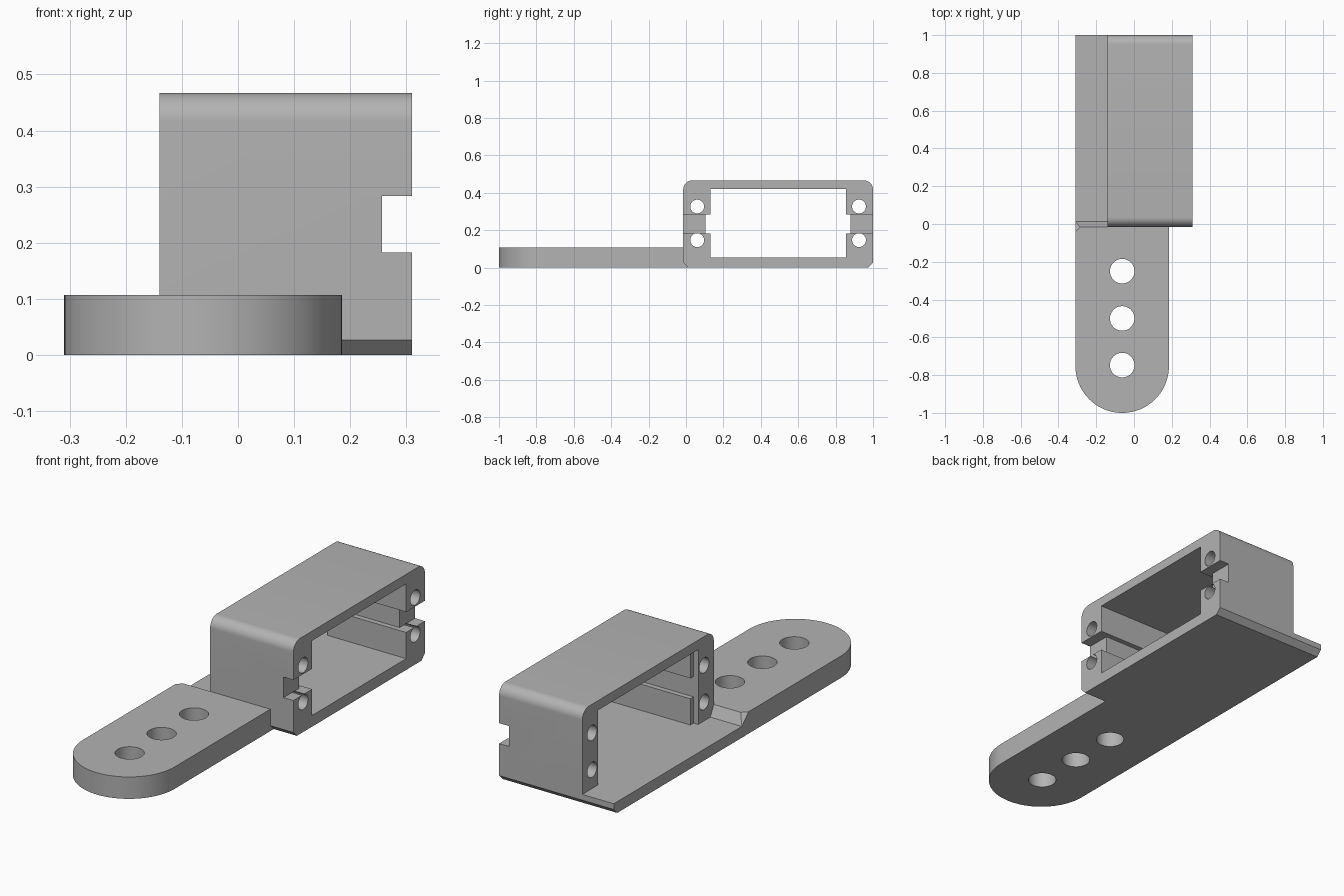
import bpy, bmesh
from math import cos, sin, pi, radians
from mathutils import Vector

cube = bpy.data.objects.get("Cube")
if cube:
    bpy.data.objects.remove(cube, do_unlink=True)

grey = bpy.data.materials.new("plain_grey")
grey.use_nodes = True
colour = (0.45, 0.45, 0.45, 1)
grey.diffuse_color = colour
grey.node_tree.nodes["Principled BSDF"].inputs["Base Color"].default_value = colour


def arc(cx, cy, r, start, end, steps):
    """Points along a circular arc, angles in degrees."""
    angles = [radians(start + (end - start) * i / steps) for i in range(steps + 1)]
    return [(cx + r * cos(a), cy + r * sin(a)) for a in angles]


def prism(name, profile, axis, low, high):
    """Extrude a (y, z) profile along x, or an (x, y) profile along z."""
    place = (lambda p, d: (d, *p)) if axis == "x" else (lambda p, d: (*p, d))
    bm = bmesh.new()
    face = bm.faces.new([bm.verts.new(place(p, low)) for p in profile])
    new = bmesh.ops.extrude_face_region(bm, geom=[face])["geom"]
    shift = Vector(place((0, 0), high - low))
    bmesh.ops.translate(bm, vec=shift, verts=[v for v in new if isinstance(v, bmesh.types.BMVert)])
    bmesh.ops.recalc_face_normals(bm, faces=bm.faces)
    mesh = bpy.data.meshes.new(name)
    bm.to_mesh(mesh)
    bm.free()
    mesh.materials.append(grey)
    obj = bpy.data.objects.new(name, mesh)
    bpy.context.collection.objects.link(obj)
    return obj


def rect(a0, b0, a1, b1):
    return [(a0, b0), (a1, b0), (a1, b1), (a0, b1)]


def combine(target, tool, operation):
    """Apply a boolean and remove the tool object."""
    tool.hide_render = True
    mod = target.modifiers.new(operation, "BOOLEAN")
    mod.operation, mod.object, mod.solver = operation, tool, "EXACT"
    bpy.context.view_layer.objects.active = target
    bpy.ops.object.modifier_apply(modifier=mod.name)
    bpy.data.objects.remove(tool, do_unlink=True)


def slice_off(obj, a, b, c):
    """Cut away the side of plane abc that faces +y."""
    a, b, c = Vector(a), Vector(b), Vector(c)
    normal = (b - a).cross(c - a).normalized()
    if normal.y < 0:
        normal.negate()
    bm = bmesh.new()
    bm.from_mesh(obj.data)
    cut = bmesh.ops.bisect_plane(bm, geom=bm.verts[:] + bm.edges[:] + bm.faces[:],
                                 plane_co=a, plane_no=normal, clear_outer=True)
    edges = [e for e in cut["geom_cut"] if isinstance(e, bmesh.types.BMEdge)]
    bmesh.ops.contextual_create(bm, geom=edges)
    bmesh.ops.recalc_face_normals(bm, faces=bm.faces)
    bm.to_mesh(obj.data)
    bm.free()


FRONT, BACK, TOP, FLOOR = -0.015, 1.0, 0.467, 0.055
LEFT, RIGHT, OPEN = 0.31, -0.31, -0.14
MID = (FRONT + BACK) / 2
CHAMFER, ROUND = 0.027, 0.05

# Housing: rounded top corners, chamfered bottom corners
base = [(FRONT, CHAMFER), (FRONT + CHAMFER, 0), (BACK - CHAMFER, 0), (BACK, CHAMFER)]
top = (arc(BACK - ROUND, TOP - ROUND, ROUND, 0, 90, 12)
       + arc(FRONT + ROUND, TOP - ROUND, ROUND, 90, 180, 12))
bracket = prism("motor_bracket", base + top, "x", OPEN, LEFT)

# Window with thick end walls, wider by the lip depth at the open edge
combine(bracket, prism("window", rect(0.13, FLOOR, 2 * MID - 0.13, 0.42), "x", -0.5, 0.5), "DIFFERENCE")
combine(bracket, prism("lip_step", rect(0.105, FLOOR, 2 * MID - 0.105, 0.42), "x", -0.5, OPEN + 0.025), "DIFFERENCE")

# Groove along both end walls, and the notch through their left edge
combine(bracket, prism("groove", rect(0.105, 0.183, 2 * MID - 0.105, 0.283), "x", -0.5, 0.5), "DIFFERENCE")
combine(bracket, prism("notch", rect(-0.2, 0.183, 1.2, 0.283), "x", 0.257, 0.5), "DIFFERENCE")

# Screw holes through the end walls
for y in (0.06, 2 * MID - 0.06):
    for z in (0.147, 0.327):
        hole = prism("screw_hole", arc(y, z, 0.037, 0, 348.75, 31), "x", -0.5, 0.5)
        combine(bracket, hole, "DIFFERENCE")

# Floor plate reaching past the open side
floor = base + [(BACK, FLOOR), (FRONT, FLOOR)]
combine(bracket, prism("floor_plate", floor, "x", RIGHT, 0), "UNION")

# Arm with a round end, a sloped step down to the floor and a clipped corner
HALF, ARM_X, ARM_TOP = 0.2475, -0.0625, 0.107
arm_plan = [(ARM_X + HALF, 0.1), (ARM_X - HALF, 0.1)] + arc(ARM_X, -1 + HALF, HALF, 180, 360, 48)
arm = prism("arm", arm_plan, "z", 0, ARM_TOP)
foot, crest = (RIGHT, 0.012, FLOOR), (RIGHT + 0.025, FRONT, ARM_TOP)
slice_off(arm, foot, crest, (0, FRONT, ARM_TOP))
slice_off(arm, foot, crest, (RIGHT, FRONT - 0.025, ARM_TOP))
for y in (-0.25, -0.5, -0.747):
    hole = prism("arm_hole", arc(ARM_X, y, 0.065, 0, 352.5, 47), "z", -0.2, 0.3)
    combine(arm, hole, "DIFFERENCE")
combine(bracket, arm, "UNION")

# Smooth curves, sharp edges
bpy.ops.object.select_all(action="DESELECT")
bracket.select_set(True)
bpy.context.view_layer.objects.active = bracket
bpy.ops.object.shade_smooth_by_angle(angle=radians(25))
